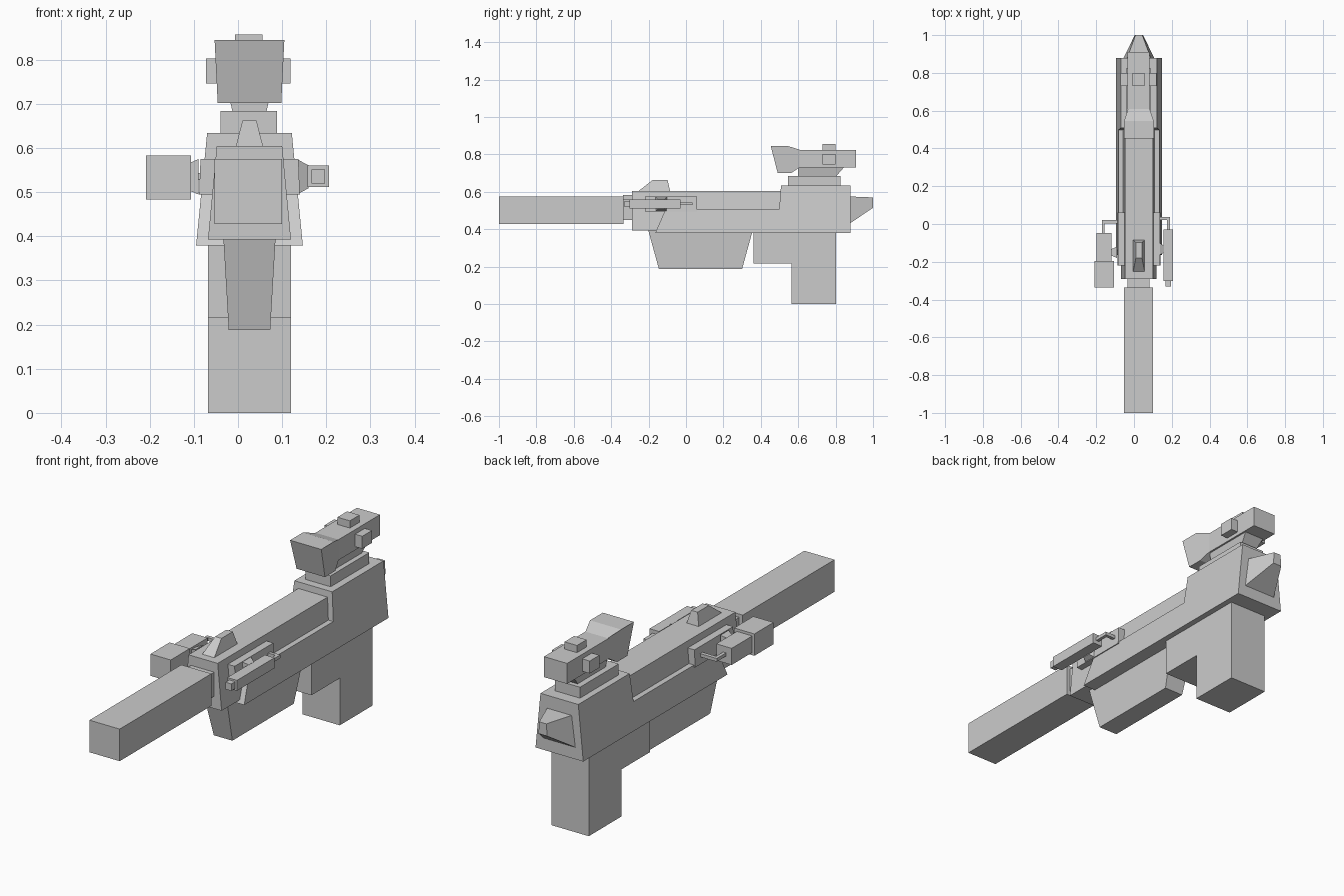
import bpy, bmesh

CX = 0.026  # centre plane of the main body


def finish(name, bm):
    bmesh.ops.recalc_face_normals(bm, faces=bm.faces)
    me = bpy.data.meshes.new(name)
    bm.to_mesh(me)
    bm.free()
    ob = bpy.data.objects.new(name, me)
    bpy.context.collection.objects.link(ob)
    return ob


def bridge(name, a, b):
    """Solid between two matching loops of points."""
    bm = bmesh.new()
    va = [bm.verts.new(p) for p in a]
    vb = [bm.verts.new(p) for p in b]
    bm.faces.new(va)
    bm.faces.new(vb)
    n = len(a)
    for i in range(n):
        j = (i + 1) % n
        bm.faces.new((va[i], va[j], vb[j], vb[i]))
    return finish(name, bm)


def box(name, x0, x1, y0, y1, z0, z1):
    ring = [(y0, z0), (y1, z0), (y1, z1), (y0, z1)]
    return bridge(name, [(x0, y, z) for y, z in ring], [(x1, y, z) for y, z in ring])


def side_prism(name, profile):
    """Side profile of (y, z, half width), mirrored about the centre plane."""
    return bridge(name, [(CX - w, y, z) for y, z, w in profile],
                  [(CX + w, y, z) for y, z, w in profile])


# barrel and its neck
box("barrel", -0.053, 0.1, -1.0, -0.335, 0.428, 0.575)
box("barrel_neck", -0.035, 0.082, -0.34, -0.28, 0.45, 0.56)

# inner body and tapered outer shell
side_prism("inner_body", [(-0.29, 0.393, 0.094), (0.55, 0.393, 0.094),
                          (0.55, 0.605, 0.074), (-0.29, 0.605, 0.074)])


def shell_w(z):
    return 0.121 - 0.025 * (z - 0.379) / 0.254


side_prism("outer_shell", [(y, z, shell_w(z)) for y, z in (
    (-0.165, 0.379), (0.88, 0.379), (0.88, 0.634), (0.508, 0.634),
    (0.498, 0.505), (-0.11, 0.505))])
side_prism("side_rails", [(-0.22, 0.495, 0.114), (0.06, 0.495, 0.114),
                          (0.06, 0.575, 0.111), (-0.22, 0.575, 0.111)])

# foregrip, handle and trigger block
side_prism("foregrip", [(-0.145, 0.188, 0.047), (0.3, 0.188, 0.047),
                        (0.357, 0.395, 0.059), (-0.202, 0.395, 0.059)])
side_prism("handle", [(y, z, 0.0945) for y, z in (
    (0.36, 0.216), (0.565, 0.216), (0.565, 0.0), (0.802, 0.0),
    (0.802, 0.382), (0.36, 0.382))])

# tapered tail
side_prism("tail_spike", [(0.875, 0.43, 0.083), (1.0, 0.515, 0.022),
                          (1.0, 0.57, 0.018), (0.875, 0.575, 0.064)])

# front sight
side_prism("front_sight", [(-0.255, 0.603, 0.031), (-0.085, 0.603, 0.031),
                           (-0.098, 0.662, 0.016), (-0.18, 0.662, 0.016)])

# scope with mount, flared hood and knobs
box("scope_base", -0.04, 0.088, 0.545, 0.825, 0.63, 0.684)
side_prism("scope_mount", [(0.60, 0.68, 0.038), (0.80, 0.68, 0.038),
                           (0.848, 0.735, 0.05), (0.60, 0.735, 0.05)])
box("scope_body", -0.034, 0.083, 0.605, 0.91, 0.73, 0.824)
side_prism("scope_hood", [(0.49, 0.702, 0.072), (0.565, 0.702, 0.072),
                          (0.61, 0.732, 0.057), (0.61, 0.824, 0.057),
                          (0.545, 0.845, 0.079), (0.453, 0.845, 0.079)])
box("scope_side_knobs", -0.072, 0.119, 0.73, 0.80, 0.746, 0.803)
box("scope_top_knob", -0.007, 0.056, 0.73, 0.80, 0.80, 0.857)


def mount(name, x_in, x_out, y0, y1):
    def ring(x, g):
        return [(x, y0 + g, 0.495 + g), (x, y1 - g, 0.495 + g),
                (x, y1 - g, 0.575 - g), (x, y0 + g, 0.575 - g)]
    bridge(name, ring(x_in, 0), ring(x_out, 0.014))


# left accessory lamp
box("left_lamp_head", -0.209, -0.106, -0.336, -0.197, 0.483, 0.583)
box("left_lamp_body", -0.198, -0.12, -0.2, -0.048, 0.495, 0.571)
mount("left_lamp_mount", -0.09, -0.122, -0.18, -0.12)
box("left_cable", -0.17, -0.155, -0.05, 0.02, 0.528, 0.543)
box("left_cable_end", -0.17, -0.08, 0.003, 0.02, 0.528, 0.543)

# right accessory pointer
box("right_pointer_body", 0.157, 0.206, -0.302, -0.03, 0.512, 0.56)
box("right_pointer_tip", 0.167, 0.197, -0.33, -0.3, 0.52, 0.552)
mount("right_pointer_mount", 0.133, 0.16, -0.165, -0.1)
box("right_cable", 0.175, 0.19, -0.032, 0.036, 0.529, 0.544)
box("right_cable_end", 0.13, 0.19, 0.021, 0.036, 0.529, 0.544)
